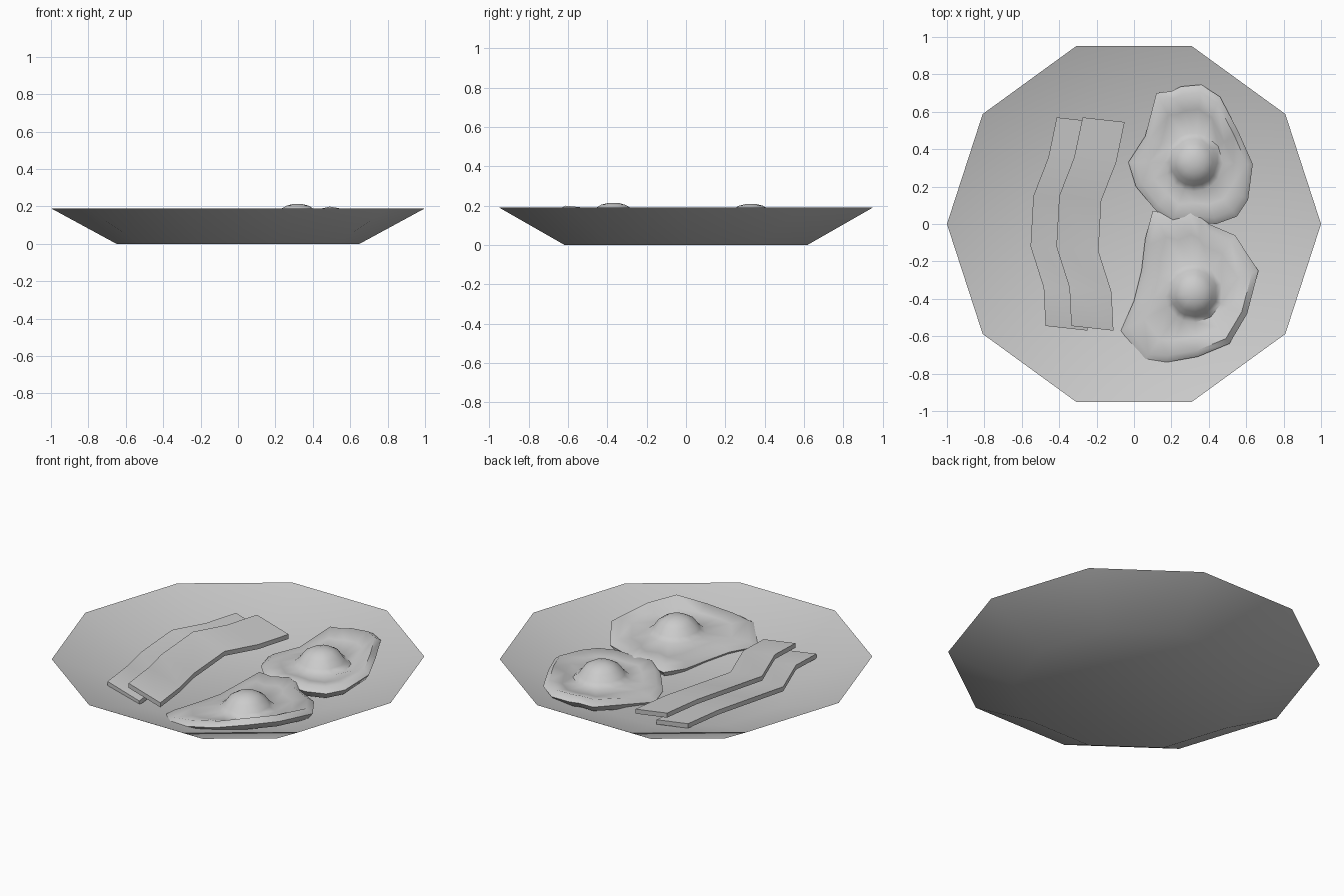
import bpy, bmesh, math
from mathutils import Vector

if "Cube" in bpy.data.objects:
    bpy.data.objects.remove(bpy.data.objects["Cube"])


def make_object(name, bm, angle):
    bmesh.ops.recalc_face_normals(bm, faces=bm.faces)
    mesh = bpy.data.meshes.new(name)
    bm.to_mesh(mesh)
    bm.free()
    ob = bpy.data.objects.new(name, mesh)
    bpy.context.collection.objects.link(ob)
    bpy.ops.object.select_all(action='DESELECT')
    ob.select_set(True)
    bpy.context.view_layer.objects.active = ob
    bpy.ops.object.shade_smooth_by_angle(angle=math.radians(angle))
    return ob


def loft(rings):
    """Skin a list of equal-length closed rings and cap both ends."""
    bm = bmesh.new()
    vs = [[bm.verts.new(p) for p in r] for r in rings]
    n = len(vs[0])
    for a, b in zip(vs, vs[1:]):
        for i in range(n):
            j = (i + 1) % n
            bm.faces.new((a[i], a[j], b[j], b[i]))
    bm.faces.new(vs[0])
    bm.faces.new(vs[-1])
    return bm


def circle(r, z, n=10):
    return [(r * math.cos(math.tau * i / n), r * math.sin(math.tau * i / n), z)
            for i in range(n)]


# Ten-sided plate with a shallow dish
plate = loft([circle(0.65, 0), circle(1.0, 0.19), circle(0.6, 0.055)])
make_object("plate", plate, 35)

# Bacon strips: left edge path (x, y, z), swept across a tilted width
PATH = [(-0.275, 0.57, 0.154), (-0.32, 0.355, 0.164), (-0.40, 0.15, 0.18),
        (-0.415, -0.12, 0.147), (-0.345, -0.34, 0.172), (-0.335, -0.545, 0.158)]


def bacon(name, dx, dz):
    rings = []
    for i, (x, y, z) in enumerate(PATH):
        left = Vector((x + dx, y, z + dz))
        right = left + Vector((0.225, -0.025, -0.046))
        down = Vector((0, 0, -0.027))
        rings.append([left, right, right + down, left + down])
    make_object(name, loft(rings), 25)


bacon("bacon_top", 0, 0)
bacon("bacon_under", -0.138, -0.026)


# Fried eggs: irregular white outline blended into a domed yolk
def egg(name, outline, cx, cy, white_z, top_z, yolk_r=0.13):
    c = Vector((cx, cy, 0))
    edge = [Vector(p) for p in outline]

    def ring(scale, dz, blend=0.0):
        out = []
        for p in edge:
            q = c.lerp(p, scale)
            q.z = (p.z + dz) * (1 - blend) + white_z * blend
            out.append(q)
        return out

    def yolk_ring(r, z):
        out = []
        for p in edge:
            d = Vector((p.x - cx, p.y - cy, 0)).normalized() * r
            out.append(Vector((cx + d.x, cy + d.y, z)))
        return out

    rings = [ring(0.92, -0.05), ring(1.0, -0.012), ring(0.9, 0.014),
             ring(0.68, 0.01, 0.55), yolk_ring(yolk_r * 1.2, white_z)]
    h = top_z - white_z
    for t in (15, 40, 62, 80):
        a = math.radians(t)
        rings.append(yolk_ring(yolk_r * math.cos(a), white_z + h * math.sin(a)))
    make_object(name, loft(rings), 60)


egg("egg_back",
    [(0.12, 0.70, 0.145), (0.20, 0.71, 0.15), (0.25, 0.735, 0.155), (0.36, 0.745, 0.16),
     (0.46, 0.68, 0.17), (0.56, 0.49, 0.165), (0.635, 0.32, 0.15), (0.61, 0.13, 0.125),
     (0.55, 0.04, 0.12), (0.44, 0.0, 0.12), (0.32, 0.01, 0.12), (0.20, 0.0, 0.12),
     (0.11, 0.08, 0.11), (0.01, 0.20, 0.08), (-0.03, 0.33, 0.075), (0.06, 0.47, 0.09)],
    0.32, 0.33, 0.115, 0.21)

egg("egg_front",
    [(-0.07, -0.57, 0.07), (0.0, -0.41, 0.08), (0.04, -0.25, 0.08), (0.06, -0.08, 0.09),
     (0.10, 0.07, 0.115), (0.20, 0.05, 0.12), (0.30, 0.09, 0.125), (0.36, 0.06, 0.125),
     (0.40, 0.0, 0.12), (0.54, -0.06, 0.11), (0.665, -0.25, 0.145), (0.605, -0.48, 0.17),
     (0.51, -0.64, 0.185), (0.34, -0.71, 0.15), (0.17, -0.74, 0.125), (0.05, -0.735, 0.11)],
    0.32, -0.37, 0.12, 0.215)
